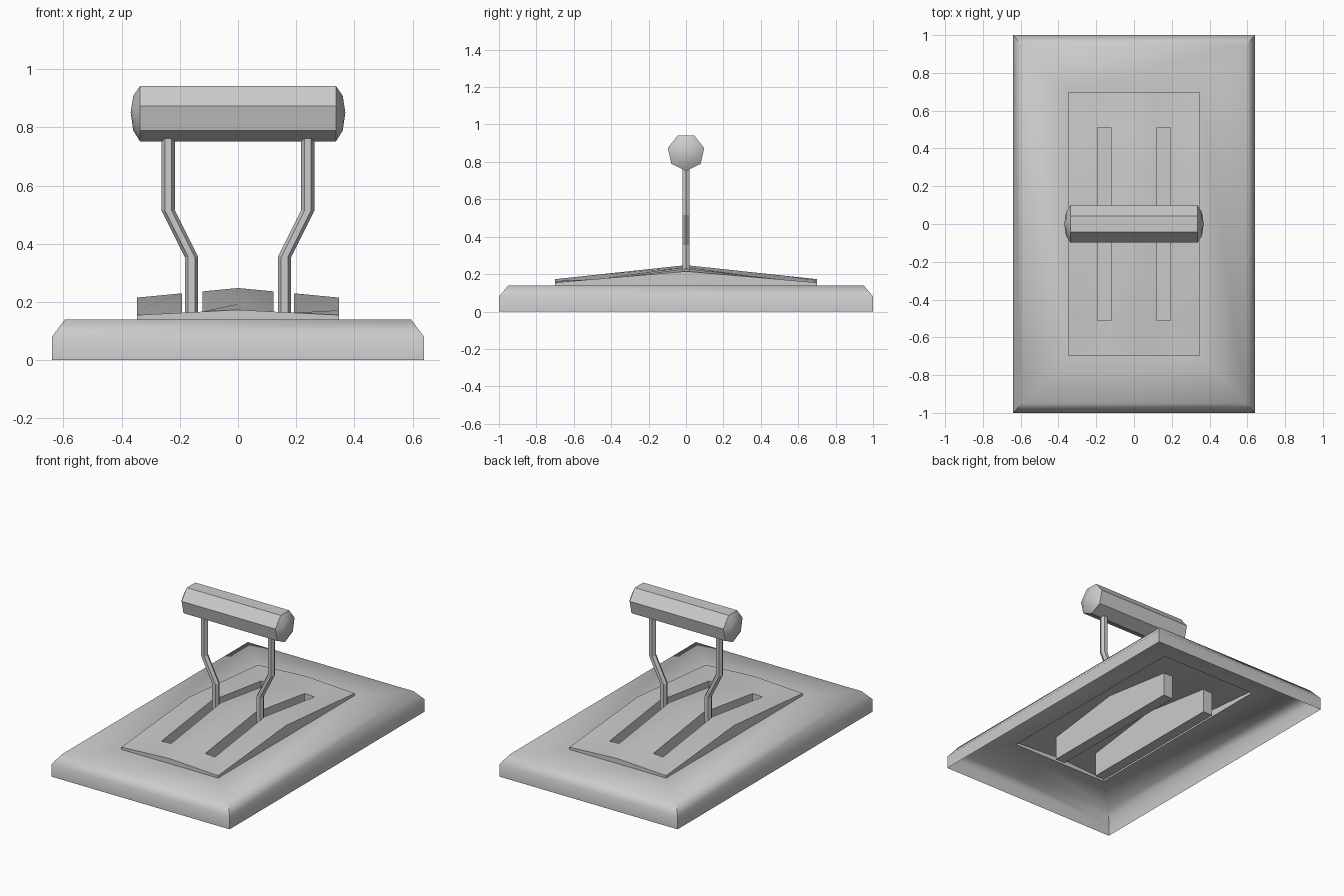
import bpy, bmesh, math
from mathutils import Vector

if "Cube" in bpy.data.objects:
    bpy.data.objects.remove(bpy.data.objects["Cube"])


def finish(name, bm, angle):
    bmesh.ops.remove_doubles(bm, verts=bm.verts, dist=0.0005)
    bmesh.ops.recalc_face_normals(bm, faces=bm.faces)
    me = bpy.data.meshes.new(name)
    bm.to_mesh(me)
    bm.free()
    ob = bpy.data.objects.new(name, me)
    bpy.context.collection.objects.link(ob)
    bpy.ops.object.select_all(action='DESELECT')
    ob.select_set(True)
    bpy.context.view_layer.objects.active = ob
    bpy.ops.object.shade_smooth_by_angle(angle=math.radians(angle))
    return ob


def bridge(bm, rings):
    for a, b in zip(rings, rings[1:]):
        n = len(a)
        for i in range(n):
            bm.faces.new((a[i], a[(i + 1) % n], b[(i + 1) % n], b[i]))


def face(bm, *pts):
    bm.faces.new([bm.verts.new(p) for p in pts])


# Base plate: open-bottomed shell with a bevelled rim
bm = bmesh.new()
rings = []
for hx, hy, z in [(.64, 1, 0), (.64, 1, .08), (.595, .95, .14), (.347, .7, .14)]:
    rings.append([bm.verts.new((sx * hx, sy * hy, z))
                  for sx, sy in ((-1, -1), (1, -1), (1, 1), (-1, 1))])
bridge(bm, rings)
finish("base_plate", bm, 60)

# Raised slotted panel: ridged both ways, with two deep lever slots
xs = [-.347, -.192, -.122, 0, .122, .192, .347]
ys = [-.7, -.51, 0, .51, .7]
FLOOR = .01


def height(x, y):
    t = abs(x) / .347
    edge, ridge = .173 - .018 * t, .248 - .033 * t
    if .1 < abs(x) < .2:                       # surface dips at the slot ends
        f = max(0, 1 - abs(y) / .51)
    else:
        f = 1 - abs(y) / .7
    return edge + (ridge - edge) * f


def top(x, y):
    return (x, y, height(x, y))


bm = bmesh.new()
for i in range(6):
    for j in range(4):
        x0, x1, y0, y1 = xs[i], xs[i + 1], ys[j], ys[j + 1]
        if i in (1, 4) and j in (1, 2):
            # slot side walls, end wall and floor
            for x in (x0, x1):
                face(bm, (x, y0, FLOOR), (x, y1, FLOOR), top(x, y1), top(x, y0))
            ye = y0 if j == 1 else y1
            face(bm, (x0, ye, FLOOR), (x1, ye, FLOOR), top(x1, ye), top(x0, ye))
            face(bm, (x0, y0, FLOOR), (x1, y0, FLOOR), (x1, y1, FLOOR), (x0, y1, FLOOR))
        else:
            face(bm, top(x0, y0), top(x1, y0), top(x1, y1), top(x0, y1))
# panel skirt
for s in (-1, 1):
    for a, b in zip(xs, xs[1:]):
        y = s * .7
        face(bm, (a, y, .14), (b, y, .14), top(b, y), top(a, y))
    for a, b in zip(ys, ys[1:]):
        x = s * .347
        face(bm, (x, a, .14), (x, b, .14), top(x, b), top(x, a))
finish("slotted_panel", bm, 30)

# Cranked lever rods, one each side
for side, s in (("left", -1), ("right", 1)):
    bm = bmesh.new()
    rings = []
    for x, z in [(.16, .163), (.16, .355), (.24, .515), (.24, .775)]:
        rings.append([bm.verts.new((s * x + .023 * math.cos(a), .023 * math.sin(a), z))
                      for a in (math.tau * k / 6 for k in range(6))])
    bridge(bm, rings)
    bm.faces.new(rings[0])
    bm.faces.new(rings[-1])
    finish(side + "_lever_rod", bm, 20)

# Seven-sided grip with domed ends
bm = bmesh.new()
rings = []
for x, r in [(-.36, .063), (-.337, .1), (.337, .1), (.36, .063)]:
    rings.append([bm.verts.new((x, r * math.sin(a), .852 - r * math.cos(a)))
                  for a in (math.tau * k / 7 for k in range(7))])
bridge(bm, rings)
for ring, x in ((rings[0], -.369), (rings[-1], .369)):
    pole = bm.verts.new((x, 0, .852))
    for i in range(7):
        bm.faces.new((ring[i], ring[(i + 1) % 7], pole))
finish("grip", bm, 50)
